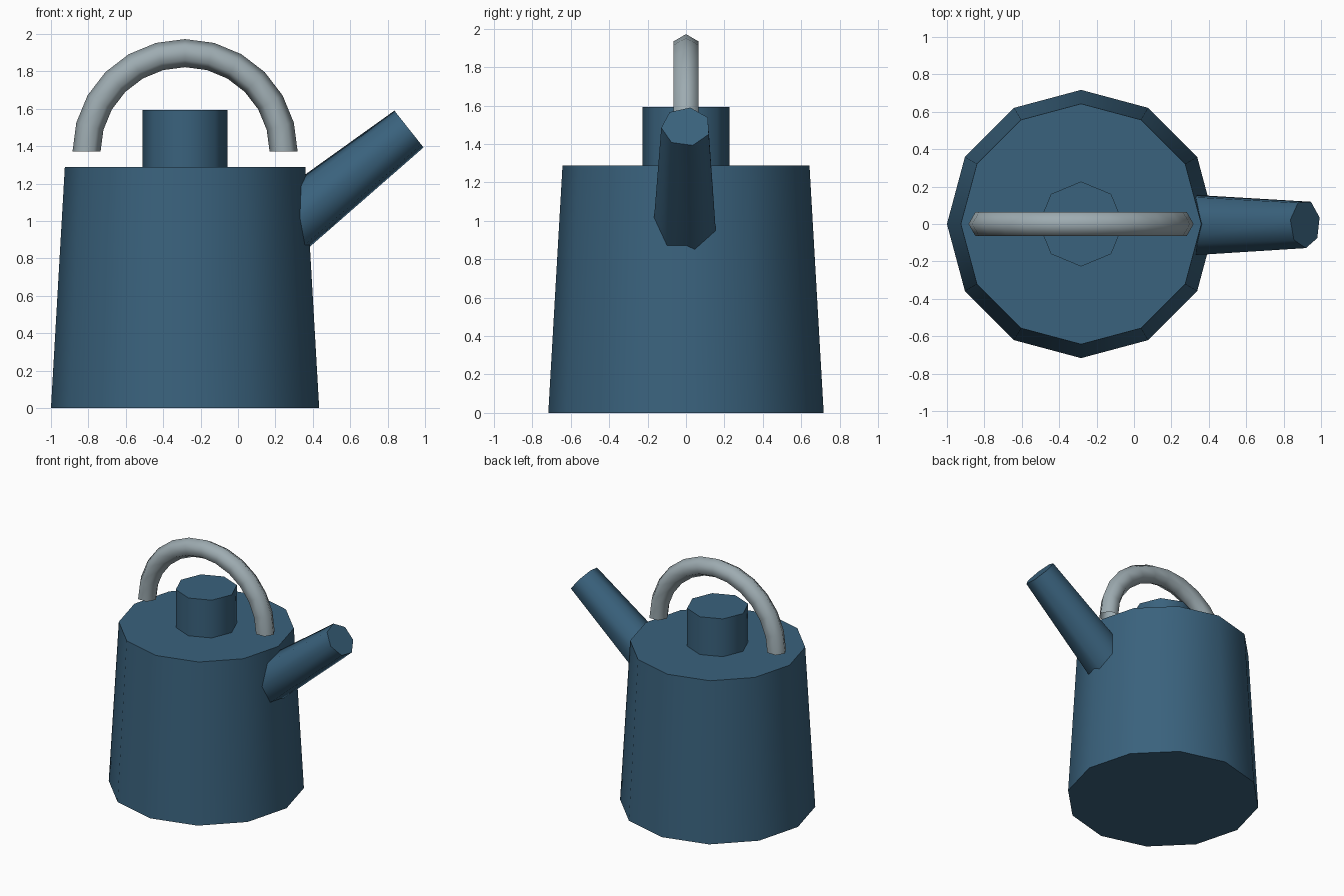
import bpy, bmesh
from math import sin, cos, pi, radians
from mathutils import Vector

cube = bpy.data.objects.get("Cube")
if cube:
    bpy.data.objects.remove(cube, do_unlink=True)

AXIS_X = -0.283  # centre line of the pot


def material(name, rgb):
    m = bpy.data.materials.new(name)
    m.use_nodes = True
    m.diffuse_color = (*rgb, 1)
    bsdf = m.node_tree.nodes["Principled BSDF"]
    bsdf.inputs["Base Color"].default_value = (*rgb, 1)
    return m


blue = material("blue enamel", (0.042, 0.122, 0.205))
grey = material("grey metal", (0.34, 0.41, 0.44))


def ring(centre, u, v, radius, sides, turn=0.0):
    """Regular polygon of points spanned by the axes u and v."""
    angles = [turn + 2 * pi * i / sides for i in range(sides)]
    return [centre + radius * (cos(a) * u + sin(a) * v) for a in angles]


def loft(name, rings, mat, capped=True):
    """Skin a row of rings into one smooth-sided object."""
    bm = bmesh.new()
    rows = [[bm.verts.new(p) for p in r] for r in rings]
    n = len(rows[0])
    for low, high in zip(rows, rows[1:]):
        for i in range(n):
            j = (i + 1) % n
            bm.faces.new((low[i], low[j], high[j], high[i]))
    if capped:
        bm.faces.new(rows[0][::-1])
        bm.faces.new(rows[-1])
    bmesh.ops.recalc_face_normals(bm, faces=bm.faces)
    mesh = bpy.data.meshes.new(name)
    bm.to_mesh(mesh)
    bm.free()
    mesh.materials.append(mat)
    obj = bpy.data.objects.new(name, mesh)
    bpy.context.collection.objects.link(obj)
    bpy.ops.object.select_all(action="DESELECT")
    obj.select_set(True)
    bpy.context.view_layer.objects.active = obj
    bpy.ops.object.shade_smooth_by_angle(angle=radians(65))
    return obj


X, Y, Z = Vector((1, 0, 0)), Vector((0, 1, 0)), Vector((0, 0, 1))


def upright(name, sides, z0, r0, z1, r1):
    ends = [ring(Vector((AXIS_X, 0, z)), X, Y, r, sides)
            for z, r in ((z0, r0), (z1, r1))]
    return loft(name, ends, blue)


# Tapered body and lid knob
upright("body", 12, 0, 0.717, 1.287, 0.643)
upright("lid_knob", 8, 1.26, 0.227, 1.592, 0.227)

# Seven-sided spout, leaning out and narrowing to the tip
lean = radians(38.4)
along = Vector((cos(lean), 0, sin(lean)))
across = Vector((-sin(lean), 0, cos(lean)))
tip = Vector((0.915, 0, 1.49))
loft("spout", [ring(tip - along * 0.95, across, Y, 0.176, 7, radians(10)),
               ring(tip, across, Y, 0.129, 7, radians(10))], blue)

# Half-circle handle with a six-sided, open-ended tube
pivot = Vector((AXIS_X, 0, 1.37))
steps = 12
arc = []
for i in range(steps + 1):
    a = pi * i / steps
    out = Vector((cos(a), 0, sin(a)))
    arc.append(ring(pivot + out * 0.527, out, Y, 0.075, 6))
loft("handle", arc, grey, capped=False)
